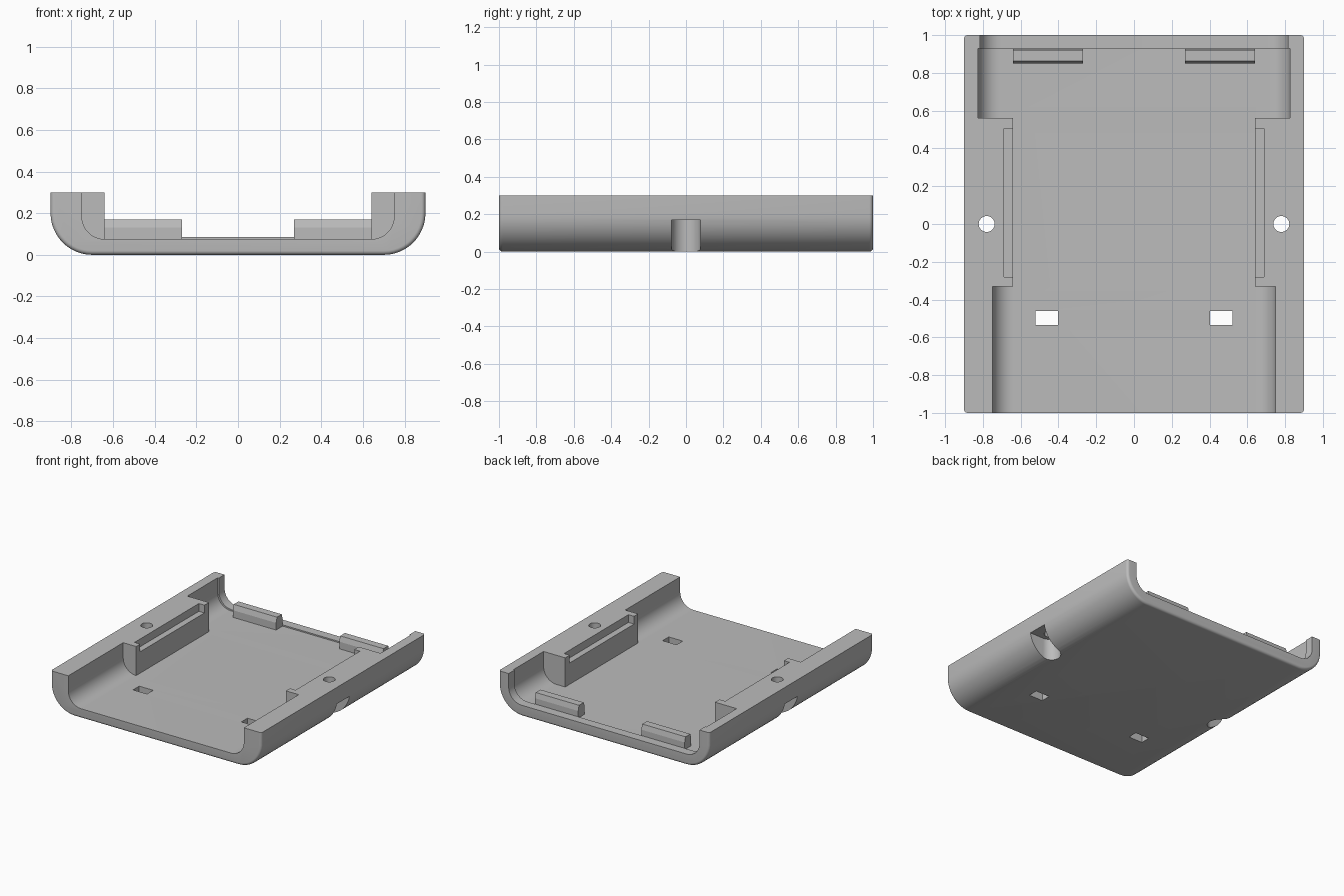
import bpy, bmesh
from math import sin, cos, pi

cube = bpy.data.objects.get("Cube")
if cube:
    bpy.data.objects.remove(cube, do_unlink=True)

grey = bpy.data.materials.new("plain grey")
grey.use_nodes = True
GREY = (0.5, 0.5, 0.5, 1)
grey.diffuse_color = GREY
grey.node_tree.nodes["Principled BSDF"].inputs["Base Color"].default_value = GREY


def loft(name, sections):
    """Join equal-length rings of points into a closed solid."""
    bm = bmesh.new()
    rings = [[bm.verts.new(p) for p in ring] for ring in sections]
    n = len(rings[0])
    for a, b in zip(rings, rings[1:]):
        for i in range(n):
            j = (i + 1) % n
            bm.faces.new((a[i], a[j], b[j], b[i]))
    bm.faces.new(rings[0])
    bm.faces.new(rings[-1])
    bmesh.ops.recalc_face_normals(bm, faces=bm.faces)
    mesh = bpy.data.meshes.new(name)
    bm.to_mesh(mesh)
    bm.free()
    mesh.materials.append(grey)
    obj = bpy.data.objects.new(name, mesh)
    bpy.context.collection.objects.link(obj)
    return obj


def trough(y, half, radius, floor, top, steps=12):
    """U-shaped outline with rounded lower corners."""
    right = [(half, top)]
    for i in range(steps + 1):
        a = pi / 2 * i / steps
        right.append((half - radius + radius * cos(a),
                      floor + radius - radius * sin(a)))
    left = [(-x, z) for x, z in reversed(right)]
    return [(x, y, z) for x, z in right + left]


def box(name, x0, x1, y0, y1, z0, z1):
    return loft(name, [[(x0, y0, z), (x1, y0, z), (x1, y1, z), (x0, y1, z)]
                       for z in (z0, z1)])


def cylinder(name, x, y, r, z0, z1, n=48):
    return loft(name, [[(x + r * cos(2 * pi * i / n), y + r * sin(2 * pi * i / n), z)
                        for i in range(n)] for z in (z0, z1)])


def activate(obj):
    bpy.ops.object.select_all(action='DESELECT')
    obj.select_set(True)
    bpy.context.view_layer.objects.active = obj


def cut(target, cutter):
    cutter.hide_render = True
    activate(target)
    mod = target.modifiers.new("cut", 'BOOLEAN')
    mod.operation = 'DIFFERENCE'
    mod.solver = 'EXACT'
    mod.object = cutter
    bpy.ops.object.modifier_apply(modifier=mod.name)
    bpy.data.objects.remove(cutter, do_unlink=True)


# Outer tray with softly rounded end edges
TOP, FLOOR, SOFT = 0.3, 0.075, 0.02
ends = [(1 - SOFT + SOFT * cos(a), SOFT - SOFT * sin(a))
        for a in (pi / 2 * i / 6 for i in range(7))]
rings = [(-y, d) for y, d in ends] + [(y, d) for y, d in reversed(ends)]
tray = loft("tray", [trough(y, 0.9 - d, 0.2 - d, d, TOP) for y, d in rings])

# Inner channel: front, narrow middle, wide back and back lip
cut(tray, loft("front_cut", [trough(y, 0.75, 0.11, FLOOR, 0.5) for y in (-1.1, -0.33)]))
cut(tray, box("middle_cut", -0.64, 0.64, -0.4, 0.6, FLOOR, 0.5))
cut(tray, loft("back_cut", [trough(y, 0.825, 0.11, FLOOR, 0.5) for y in (0.56, 0.93)]))
cut(tray, loft("lip_cut", [trough(y, 0.815, 0.11, 0.085, 0.5) for y in (0.9, 1.1)]))

for s in (-1, 1):
    # Ledge along the top inner edge of each side block
    cut(tray, box("ledge_cut", s * 0.6, s * 0.688, -0.28, 0.505, 0.24, 0.5))
    # Screw hole with a round-ended pocket open to the side
    cut(tray, cylinder("pocket_cut", s * 0.78, 0, 0.077, -0.1, 0.17))
    cut(tray, box("pocket_side_cut", s * 0.78, s * 1.1, -0.077, 0.077, -0.1, 0.17))
    cut(tray, cylinder("screw_cut", s * 0.78, 0, 0.042, -0.2, 0.5))
    # Rectangular floor slot
    cut(tray, box("slot_cut", s * 0.403, s * 0.522, -0.535, -0.46, -0.1, 0.2))

# Chamfered ribs in front of the back lip
rib = [(0.85, 0.07), (0.85, 0.13), (0.862, 0.17), (0.92, 0.17), (0.93, 0.13), (0.93, 0.07)]
for side, s in (("right", -1), ("left", 1)):
    loft(side + "_rib", [[(s * x, y, z) for y, z in rib] for x in (0.27, 0.64)])

activate(tray)
bpy.ops.object.shade_smooth_by_angle(angle=0.4)
